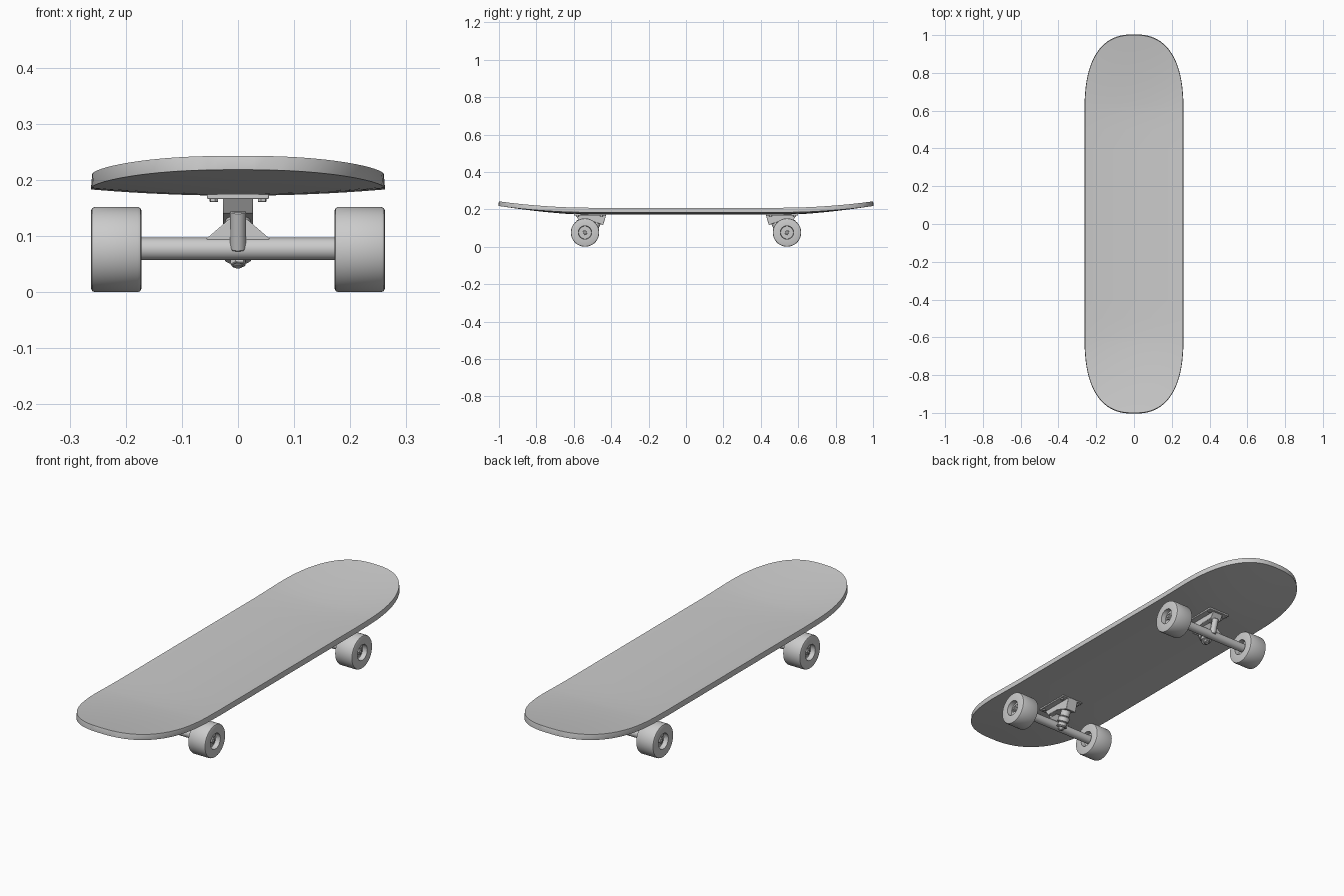
import bpy, bmesh, math
from mathutils import Vector

if "Cube" in bpy.data.objects:
    bpy.data.objects.remove(bpy.data.objects["Cube"])


def finish(name, bm, mirror=(False, False), bevel=0, angle=35):
    bmesh.ops.remove_doubles(bm, verts=bm.verts, dist=1e-5)
    bmesh.ops.recalc_face_normals(bm, faces=bm.faces)
    me = bpy.data.meshes.new(name)
    bm.to_mesh(me)
    bm.free()
    ob = bpy.data.objects.new(name, me)
    bpy.context.collection.objects.link(ob)
    bpy.ops.object.select_all(action='DESELECT')
    ob.select_set(True)
    bpy.context.view_layer.objects.active = ob
    bpy.ops.object.shade_smooth_by_angle(angle=math.radians(angle))
    if bevel:
        b = ob.modifiers.new("bevel", 'BEVEL')
        b.width, b.segments = bevel, 2
    if any(mirror):
        m = ob.modifiers.new("mirror", 'MIRROR')
        m.use_axis = (mirror[0], mirror[1], False)
        m.use_mirror_merge = False
    return ob


def lathe(name, start, direction, profile, n=32, mirror=(False, True)):
    """Revolve (distance along axis, radius) points around an axis."""
    d = Vector(direction).normalized()
    u = d.orthogonal().normalized()
    v = d.cross(u)
    bm = bmesh.new()
    rings = []
    for a, r in profile:
        rings.append([bm.verts.new(Vector(start) + d * a + r * (
            u * math.cos(2 * math.pi * i / n) + v * math.sin(2 * math.pi * i / n)))
            for i in range(n)])
    for p, q in zip(rings, rings[1:]):
        for i in range(n):
            j = (i + 1) % n
            bm.faces.new((p[i], p[j], q[j], q[i]))
    return finish(name, bm, mirror)


def rod(name, a, b, r, n=32, mirror=(False, True)):
    h = (Vector(b) - Vector(a)).length
    c = min(r, h) * 0.12
    return lathe(name, a, Vector(b) - Vector(a),
                 [(0, 0), (0, r - c), (c, r), (h - c, r), (h, r - c), (h, 0)], n, mirror)


def prism(name, pts, offset, bevel=0.002):
    """Extrude a polygon by an offset vector, mirrored to both trucks."""
    bm = bmesh.new()
    f = bm.faces.new([bm.verts.new(p) for p in pts])
    g = bmesh.ops.extrude_face_region(bm, geom=[f])
    bmesh.ops.translate(bm, vec=offset,
                        verts=[e for e in g['geom'] if isinstance(e, bmesh.types.BMVert)])
    return finish(name, bm, (False, True), bevel)


# Deck: rounded outline, raised ends, slight sideways concave
half = [0.1, 0.2, 0.3, 0.4, 0.5, 0.6] + [
    0.6 + 0.4 * math.sin(math.pi / 2 * i / 24) ** 0.9 for i in range(1, 25)]
ys = [-y for y in reversed(half)] + [0] + half
cols = 24
bm = bmesh.new()
rows = []
for y in ys:
    t = min(1, max(0, (abs(y) - 0.6) / 0.4))
    w = 0.26 * max(0, 1 - t ** 2.5) ** 0.4
    rise = 0.046 * max(0, (abs(y) - 0.55) / 0.45) ** 1.5
    row = []
    for i in range(cols + 1):
        x = w * math.sin(math.pi / 2 * (2 * i / cols - 1))
        z = 0.197 + rise + 0.011 * (x / 0.26) ** 2 * (1 - t)
        row.append(bm.verts.new((x, y, z)))
    rows.append(row)
for p, q in zip(rows, rows[1:]):
    for i in range(cols):
        bm.faces.new((p[i], p[i + 1], q[i + 1], q[i]))
bmesh.ops.remove_doubles(bm, verts=bm.verts, dist=1e-5)
bmesh.ops.dissolve_degenerate(bm, edges=bm.edges, dist=1e-5)
deck = finish("deck", bm)
if deck.data.polygons[len(deck.data.polygons) // 2].normal.z < 0:
    deck.data.flip_normals()
s = deck.modifiers.new("thickness", 'SOLIDIFY')
s.thickness, s.offset = 0.025, -1
b = deck.modifiers.new("rounded_edge", 'BEVEL')
b.width, b.segments, b.angle_limit = 0.006, 3, math.radians(50)

Y, Z = 0.54, 0.076
both = (True, True)

# Wheels with recessed hubs on both faces
lathe("wheel", (0.172, Y, Z), (1, 0, 0),
      [(0.022, 0.0), (0.022, 0.034), (0.0, 0.036), (0.0, 0.069), (0.002, 0.074),
       (0.007, 0.076), (0.083, 0.076), (0.088, 0.074), (0.09, 0.069), (0.09, 0.036),
       (0.068, 0.034), (0.068, 0.0)], 48, both)
lathe("bearing", (0.235, Y, Z), (1, 0, 0),
      [(0, 0.028), (0.008, 0.028), (0.008, 0.022), (0.006, 0.022), (0.006, 0.016),
       (0.009, 0.016), (0.009, 0)], 32, both)
rod("axle_nut", (0.24, Y, Z), (0.253, Y, Z), 0.013, 6, both)
rod("axle_tip", (0.24, Y, Z), (0.257, Y, Z), 0.006, 16, both)

# Hanger: axle tube with a tapered centre
rod("hanger_tube", (-0.195, Y, Z + 0.001), (0.195, Y, Z + 0.001), 0.02)
prism("hanger_web", [(-0.06, 0.525, 0.092), (0.06, 0.525, 0.092),
                     (0.015, 0.525, 0.131), (-0.015, 0.525, 0.131)], (0, 0.025, 0))
rod("pivot_nose", (0, 0.552, 0.076), (0, 0.572, 0.145), 0.014)

# Base plate and its slanted block
prism("base_plate", [(-0.055, 0.43, 0.166), (0.055, 0.43, 0.166),
                     (0.055, 0.6, 0.166), (-0.055, 0.6, 0.166)], (0, 0, 0.01))
prism("base_block", [(-0.027, 0.592, 0.17), (-0.027, 0.572, 0.14), (-0.027, 0.51, 0.14),
                     (-0.027, 0.443, 0.116), (-0.027, 0.427, 0.17)], (0.054, 0, 0))
for i, y in enumerate((0.452, 0.58)):
    rod(f"mounting_bolt_{i + 1}", (0.043, y, 0.161), (0.043, y, 0.17), 0.008, 6, both)

# Kingpin stack leaning outward from the block
top, low = Vector((0, 0.474, 0.135)), Vector((0, 0.515, 0.045))
ax = low - top
rod("kingpin", top, low, 0.008, 16)
rod("upper_bushing", top, top + ax * 0.35, 0.022)
rod("hanger_ring", top + ax * 0.36, top + ax * 0.62, 0.026)
rod("lower_bushing", top + ax * 0.62, top + ax * 0.8, 0.02)
rod("washer", top + ax * 0.8, top + ax * 0.85, 0.024)
rod("kingpin_nut", top + ax * 0.85, top + ax * 0.97, 0.014, 6)
